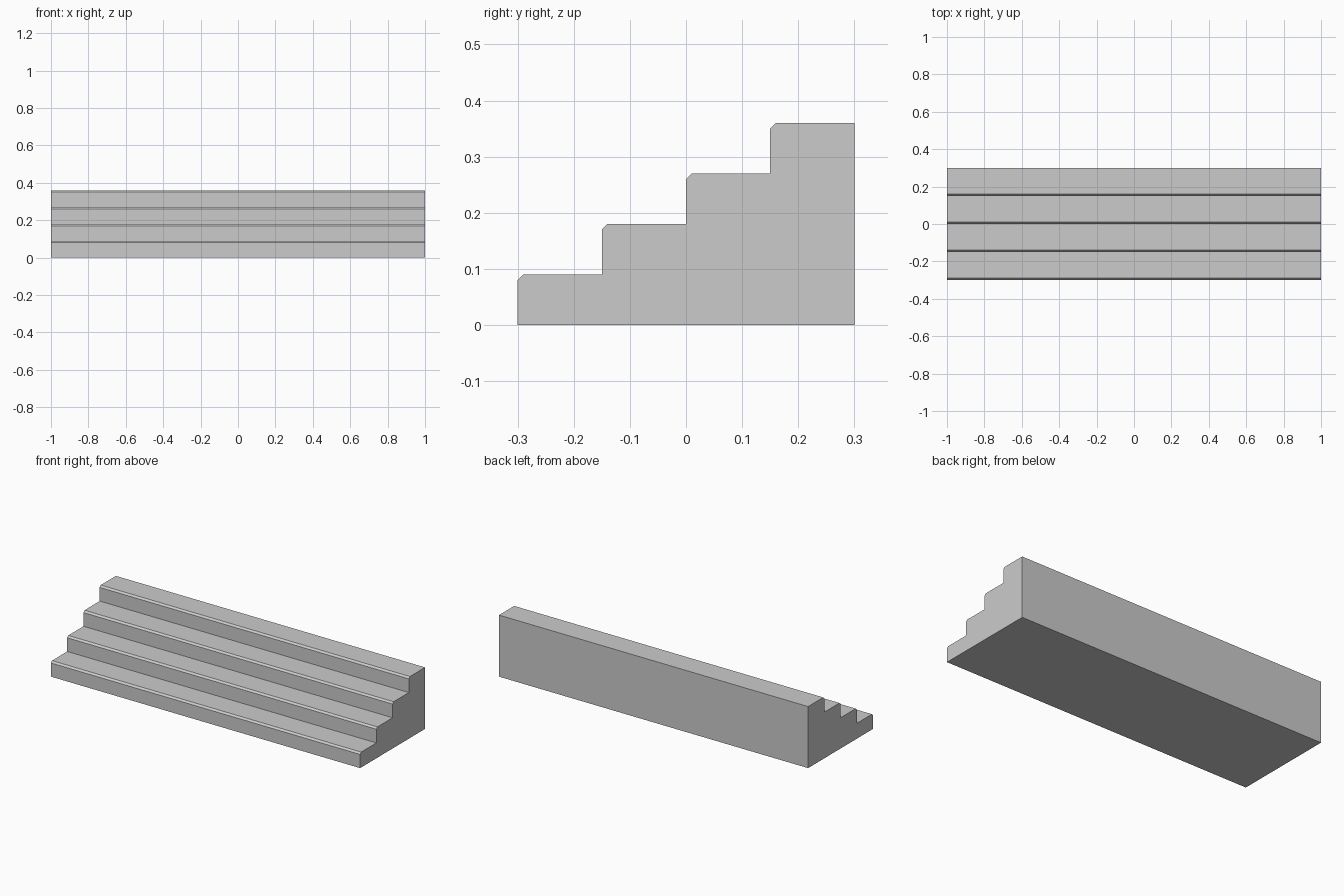
import bpy, bmesh

if "Cube" in bpy.data.objects:
    bpy.data.objects.remove(bpy.data.objects["Cube"])

STEPS, TREAD, RISE, CHAMFER = 4, 0.15, 0.09, 0.01
WIDTH, DEPTH = 2.0, 0.6

# Side profile (y, z): each step has a small chamfered nosing
profile = [(-DEPTH / 2, 0.0)]
for i in range(STEPS):
    y, top = -DEPTH / 2 + i * TREAD, (i + 1) * RISE
    if i:
        profile.append((y, i * RISE))
    profile += [(y, top - CHAMFER), (y + CHAMFER, top)]
profile += [(DEPTH / 2, STEPS * RISE), (DEPTH / 2, 0.0)]

# Extrude the profile across the width
bm = bmesh.new()
side = bm.faces.new([bm.verts.new((-WIDTH / 2, y, z)) for y, z in profile])
ext = bmesh.ops.extrude_face_region(bm, geom=[side], use_keep_orig=True)
moved = [g for g in ext["geom"] if isinstance(g, bmesh.types.BMVert)]
bmesh.ops.translate(bm, verts=moved, vec=(WIDTH, 0, 0))
bmesh.ops.recalc_face_normals(bm, faces=bm.faces[:])

mesh = bpy.data.meshes.new("stair_block")
bm.to_mesh(mesh)
bm.free()
stairs = bpy.data.objects.new("stair_block", mesh)
bpy.context.collection.objects.link(stairs)
